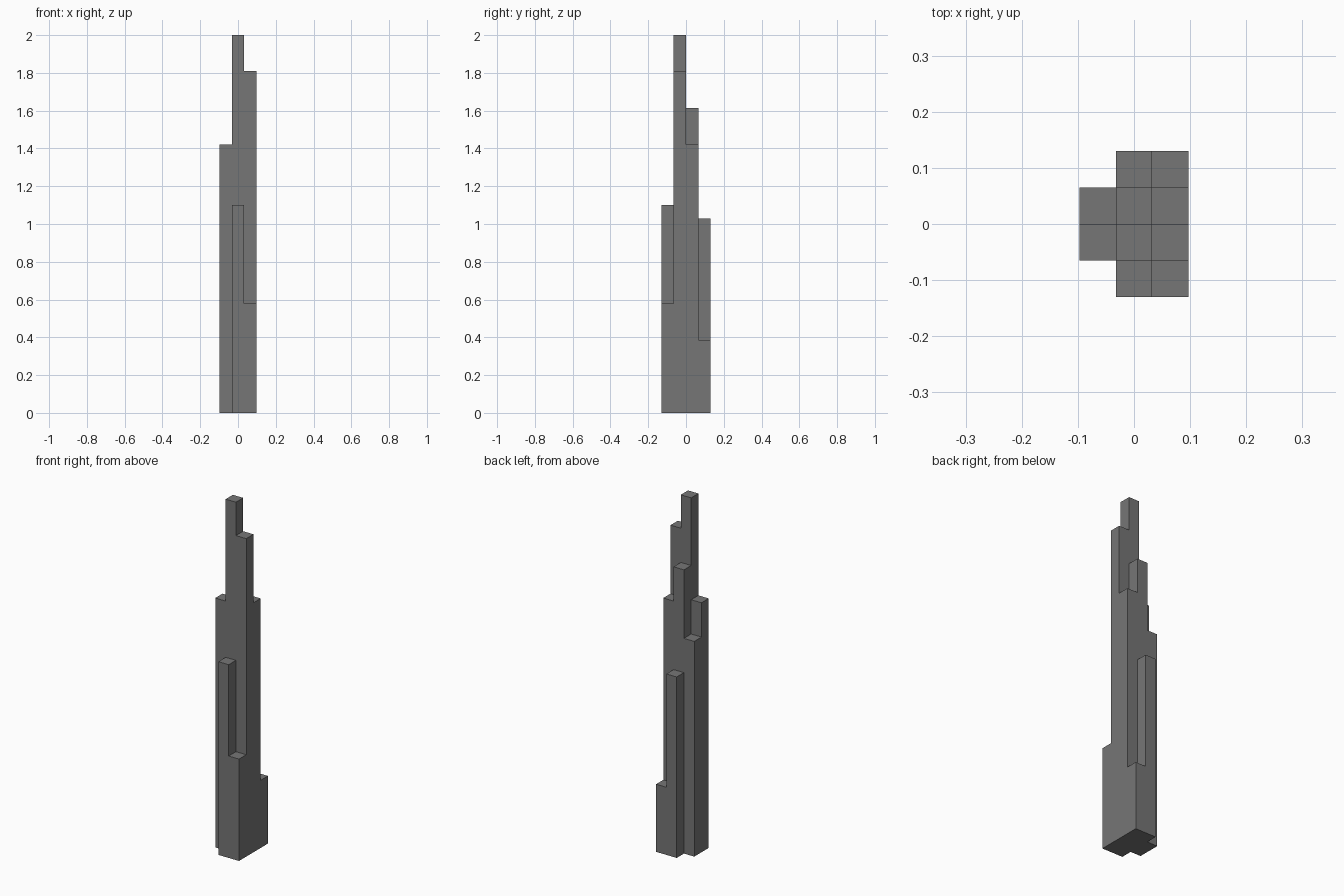
import bpy
import bmesh
from mathutils import Matrix

default_cube = bpy.data.objects.get("Cube")
if default_cube:
    bpy.data.objects.remove(default_cube, do_unlink=True)

CELL = 0.065  # width of one square column

# Single matte grey
grey = bpy.data.materials.new("stone_grey")
grey.use_nodes = True
colour = (0.18, 0.18, 0.18, 1.0)
grey.diffuse_color = colour
grey.node_tree.nodes["Principled BSDF"].inputs["Base Color"].default_value = colour


def column(name, col, row, height):
    """Square column standing on the ground in the given grid cell."""
    bm = bmesh.new()
    bmesh.ops.create_cube(bm, size=1.0)
    centre = ((col - 1) * CELL, (row - 1.5) * CELL, height / 2)
    bm.transform(Matrix.Translation(centre) @ Matrix.Diagonal((CELL, CELL, height, 1)))
    mesh = bpy.data.meshes.new(name)
    bm.to_mesh(mesh)
    bm.free()
    mesh.materials.append(grey)
    bpy.context.collection.objects.link(bpy.data.objects.new(name, mesh))


# Rows run front to back, columns run from right to left; None leaves a gap
heights = {
    "front": (None, 1.10, 0.58),
    "inner_front": (1.42, 2.0, 1.81),
    "inner_back": (1.225, 1.615, 1.42),
    "back": (None, 1.03, 0.385),
}
sides = ("right", "middle", "left")

for row, (row_name, row_heights) in enumerate(heights.items()):
    for col, height in enumerate(row_heights):
        if height:
            column(f"{row_name}_{sides[col]}_column", col, row, height)
